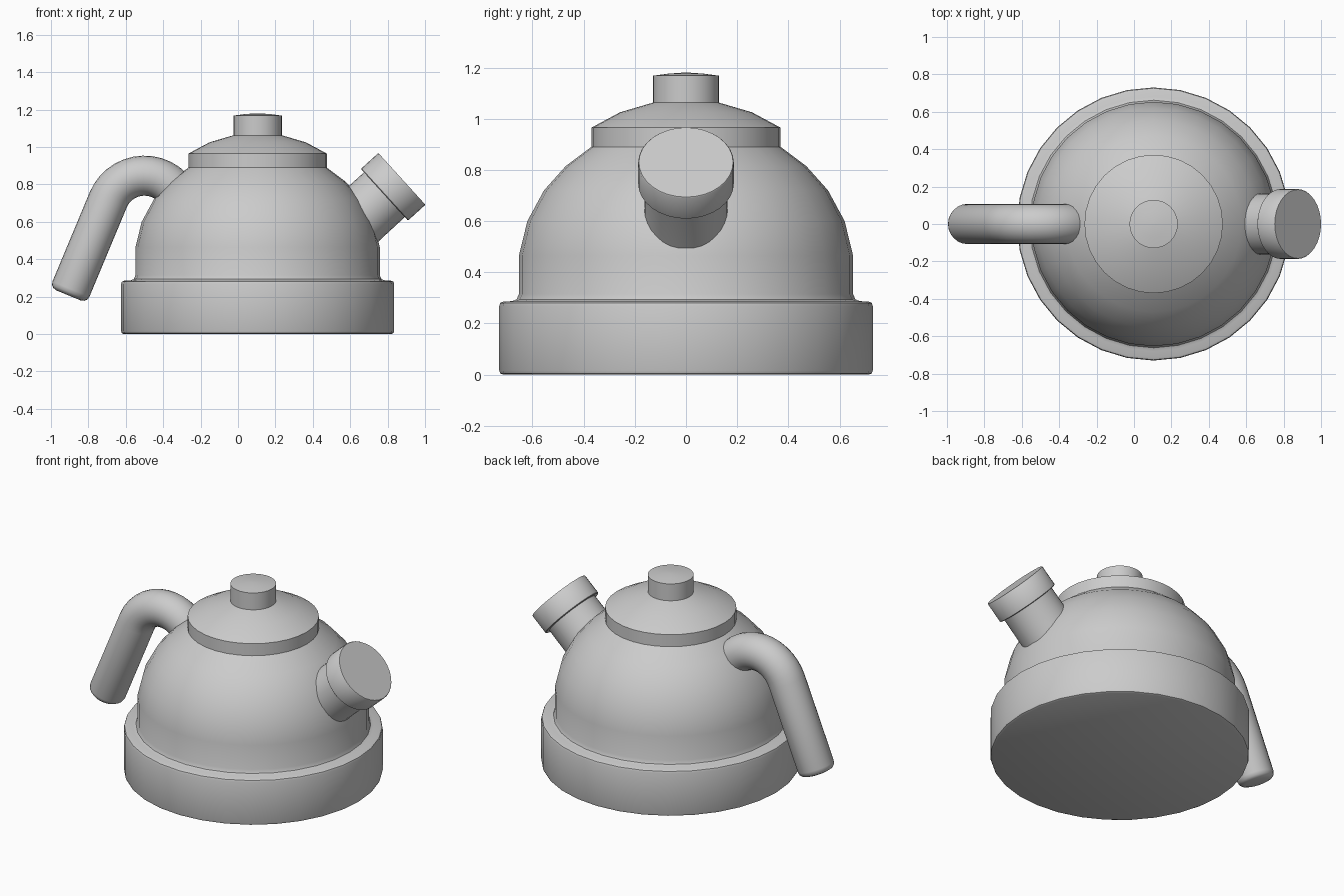
import bpy, bmesh, math
from mathutils import Vector

if "Cube" in bpy.data.objects:
    bpy.data.objects.remove(bpy.data.objects["Cube"])

CX = 0.105  # kettle axis


def tube(name, rings, sides=32, cap_start=False, cap_end=False, angle=40):
    """Skin circular rings (centre, direction in the XZ plane, radius)."""
    bm = bmesh.new()
    side = Vector((0, 1, 0))
    loops = []
    for c, d, r in rings:
        u = side.cross(Vector(d).normalized())
        loops.append([bm.verts.new(Vector(c) + r * (math.cos(a) * u + math.sin(a) * side))
                      for a in (2 * math.pi * i / sides for i in range(sides))])
    for a, b in zip(loops, loops[1:]):
        for i in range(sides):
            j = (i + 1) % sides
            bm.faces.new((a[i], a[j], b[j], b[i]))
    if cap_start:
        bm.faces.new(loops[0][::-1])
    if cap_end:
        bm.faces.new(loops[-1])
    bmesh.ops.recalc_face_normals(bm, faces=bm.faces)
    me = bpy.data.meshes.new(name)
    bm.to_mesh(me)
    bm.free()
    ob = bpy.data.objects.new(name, me)
    bpy.context.collection.objects.link(ob)
    bpy.ops.object.select_all(action='DESELECT')
    bpy.context.view_layer.objects.active = ob
    ob.select_set(True)
    bpy.ops.object.shade_smooth_by_angle(angle=math.radians(angle))
    return ob


def lathe(name, profile, **kw):
    return tube(name, [((CX, 0, z), (0, 0, 1), r) for r, z in profile], **kw)


# Base rim and dome
lathe("body", [(0.715, 0), (0.726, 0.005), (0.73, 0.016), (0.73, 0.268), (0.726, 0.28),
               (0.715, 0.285), (0.68, 0.287), (0.662, 0.294), (0.653, 0.315),
               (0.653, 0.465), (0.62, 0.60), (0.555, 0.72), (0.47, 0.815), (0.37, 0.89)],
      cap_start=True)

# Lid with knob
lathe("lid", [(0.37, 0.89), (0.37, 0.965), (0.258, 1.025), (0.129, 1.063)])
lathe("lid_knob", [(0.129, 1.063), (0.129, 1.168), (0.07, 1.176), (0.015, 1.18)], cap_end=True)

# Spout: neck and wider mouth, tilted up to the right
axis = Vector((0.74, 0, 0.673)).normalized()
mouth = Vector((0.783, 0, 0.745))
tube("spout_neck", [(mouth - 0.30 * axis, axis, 0.172), (mouth - 0.18 * axis, axis, 0.163),
                    (mouth, axis, 0.162)])
tube("spout_mouth", [(mouth, axis, 0.162), (mouth, axis, 0.183), (mouth + 0.004 * axis, axis, 0.187),
                     (mouth + 0.122 * axis, axis, 0.187), (mouth + 0.126 * axis, axis, 0.184)],
     cap_end=True)

# Handle: straight grip with rounded end, then an arc into the dome
grip = Vector((0.383, 0, 0.924)).normalized()
end = Vector((-0.907, 0, 0.207))
rings = [(end + s * grip, grip, r) for s, r in
         ((0, 0.07), (0.006, 0.09), (0.018, 0.102), (0.036, 0.107))]
for i in range(13):
    a = math.radians(157.5 - 112.5 * i / 12)
    rings.append(((-0.5 + 0.21 * math.cos(a), 0, 0.637 + 0.21 * math.sin(a)),
                  (math.sin(a), 0, -math.cos(a)), 0.107))
rings.append(((-0.27, 0, 0.705), (0.71, 0, -0.71), 0.107))
tube("handle", rings, sides=24, cap_start=True)
